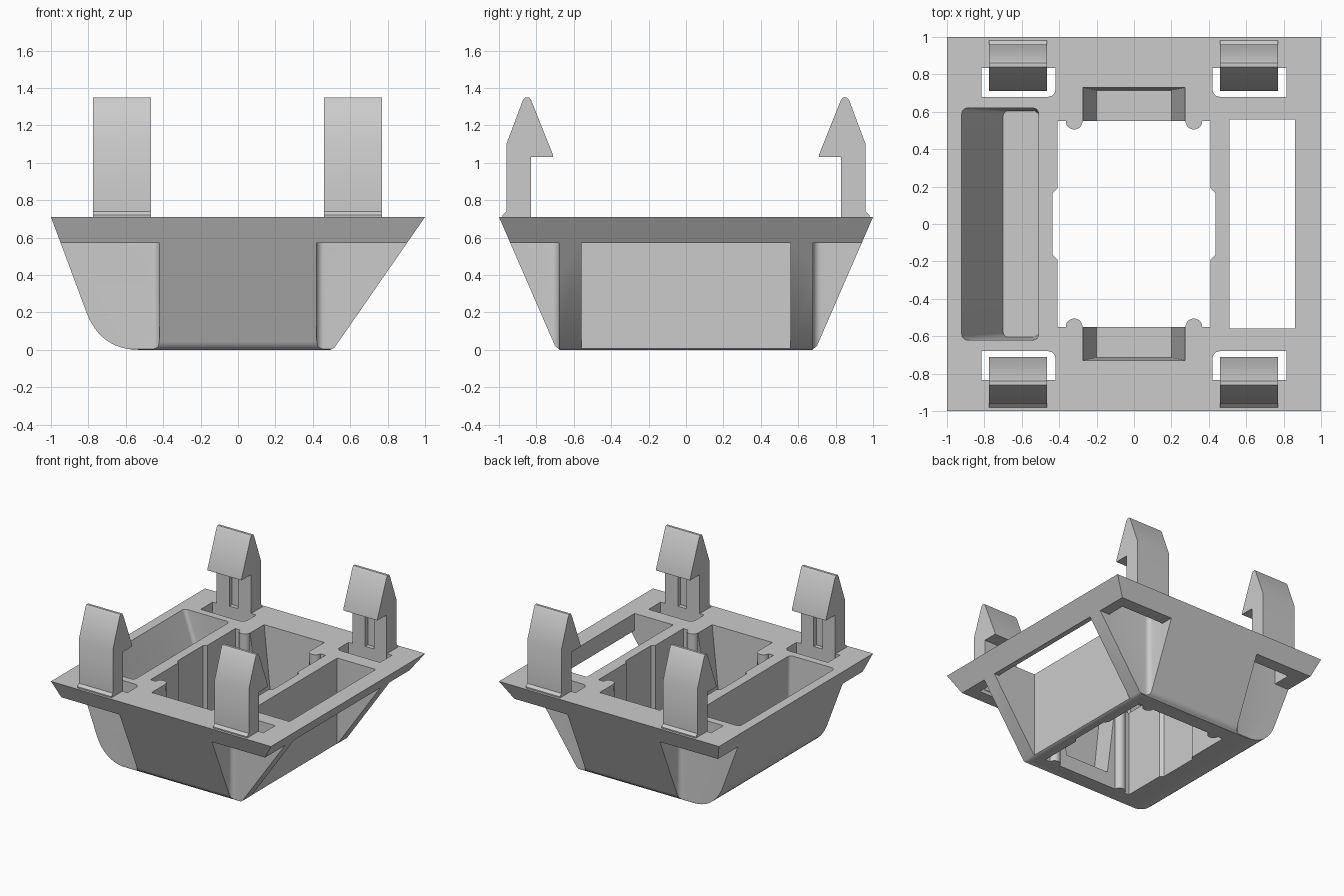
import bpy, bmesh, math
from mathutils import Vector

cube = bpy.data.objects.get("Cube")
if cube:
    bpy.data.objects.remove(cube, do_unlink=True)

grey = bpy.data.materials.new("plain_grey")
grey.use_nodes = True
COLOUR = (0.6, 0.6, 0.6, 1)
grey.diffuse_color = COLOUR
grey.node_tree.nodes["Principled BSDF"].inputs["Base Color"].default_value = COLOUR

PLACE = {
    "x": lambda u, v, w: (w, u, v),
    "y": lambda u, v, w: (u, w, v),
    "z": lambda u, v, w: (u, v, w),
}


def loft(name, low, high, axis, lo, hi):
    """Solid between two matching outlines, set at lo and hi along an axis."""
    bm = bmesh.new()
    a = [bm.verts.new(PLACE[axis](u, v, lo)) for u, v in low]
    b = [bm.verts.new(PLACE[axis](u, v, hi)) for u, v in high]
    bm.faces.new(a)
    bm.faces.new(b)
    for i in range(len(a)):
        j = (i + 1) % len(a)
        bm.faces.new((a[i], a[j], b[j], b[i]))
    bmesh.ops.recalc_face_normals(bm, faces=bm.faces)
    mesh = bpy.data.meshes.new(name)
    bm.to_mesh(mesh)
    bm.free()
    mesh.materials.append(grey)
    ob = bpy.data.objects.new(name, mesh)
    bpy.context.collection.objects.link(ob)
    return ob


def prism(name, pts, axis, lo, hi):
    return loft(name, pts, pts, axis, lo, hi)


def box(x0, x1, y0, y1):
    return [(x0, y0), (x1, y0), (x1, y1), (x0, y1)]


def arc(cx, cy, r, start, end, n=8):
    return [(cx + r * math.cos(math.radians(start + (end - start) * i / n)),
             cy + r * math.sin(math.radians(start + (end - start) * i / n)))
            for i in range(n + 1)]


def rounded(x0, x1, y0, y1, r):
    return (arc(x1 - r, y1 - r, r, 0, 90, 5) + arc(x0 + r, y1 - r, r, 90, 180, 5)
            + arc(x0 + r, y0 + r, r, 180, 270, 5) + arc(x1 - r, y0 + r, r, 270, 360, 5))


def combine(target, tool, operation="DIFFERENCE"):
    mod = target.modifiers.new("cut", "BOOLEAN")
    mod.operation = operation
    mod.solver = "EXACT"
    mod.object = tool
    bpy.context.view_layer.objects.active = target
    bpy.ops.object.modifier_apply(modifier=mod.name)
    bpy.data.objects.remove(tool, do_unlink=True)


def finish(ob):
    bpy.ops.object.select_all(action="DESELECT")
    ob.select_set(True)
    bpy.context.view_layer.objects.active = ob
    bpy.ops.object.shade_smooth_by_angle(angle=math.radians(30))


TOP, RIM = 0.71, 0.57

# Tapered tub: front profile crossed with side profile
p0, p1, p2 = Vector((-0.81, 0.2)), Vector((-0.735, 0)), Vector((-0.53, 0))
curve = [tuple(p0 * (1 - t) ** 2 + p1 * 2 * t * (1 - t) + p2 * t * t)
         for t in [i / 12 for i in range(13)]]
front = [(1, TOP), (-1, TOP)] + curve + [(0.495, 0), (0.515, 0.01)]
body = prism("tub_frame", front, "y", -1.2, 1.2)
side = [(1, TOP), (-1, TOP), (-0.7, 0.02), (-0.675, 0), (0.675, 0), (0.7, 0.02)]
combine(body, prism("side_cutter", side, "x", -1.2, 1.2), "INTERSECT")

# Corner recesses under the rim, and clip slots through it
for sx in (-1, 1):
    for sy in (-1, 1):
        def corner(x1, y1):
            pts = arc(0.46, 0.72, 0.04, 180, 270, 6) + [(x1, 0.68), (x1, y1), (0.42, y1)]
            return [(sx * x, sy * y) for x, y in pts]
        combine(body, prism("recess_cutter", corner(1.3, 1.3), "z", -0.2, RIM))
        combine(body, prism("slot_cutter", corner(0.815, 0.835), "z", 0.4, 0.9))

# Central opening with shallow side recesses and four half-round ribs
quarter = [(0.435, 0.165), (0.41, 0.19), (0.41, 0.55)] + arc(0.32, 0.55, 0.045, 0, -180, 10)
half = quarter + [(-x, y) for x, y in reversed(quarter)]
opening = half + [(x, -y) for x, y in reversed(half)]
combine(body, prism("opening_cutter", opening, "z", -0.2, 0.9))

# Drafted notches at the front and back of the opening
for sy in (-1, 1):
    low = [(x, sy * y) for x, y in box(-0.2, 0.2, 0.5, 0.715)]
    high = [(x, sy * y) for x, y in box(-0.275, 0.275, 0.5, 0.73)]
    combine(body, loft("notch_cutter", low, high, "z", 0.12, TOP + 0.01))

# Closed pocket with a sloping outer wall
low = rounded(-0.7, -0.51, -0.605, 0.605, 0.03)
high = rounded(-0.925, -0.51, -0.62, 0.62, 0.03)
combine(body, loft("pocket_cutter", low, high, "z", 0.11, TOP + 0.01))

# Open bay: slot in the rim, outer wall missing below
bay = [(0.51, -0.2), (1.3, -0.2), (1.3, RIM), (0.86, RIM), (0.86, 0.9), (0.51, 0.9)]
combine(body, prism("bay_cutter", bay, "y", -0.56, 0.56))
finish(body)

# Four snap clips with inward hooks and a grooved inner face
hook = [(0.83, 0.6), (0.95, 0.6), (0.98, TOP), (0.98, 0.72), (0.96, 0.74), (0.96, 1.1),
        (0.872, 1.335), (0.86, 1.35), (0.84, 1.35), (0.828, 1.335),
        (0.71, 1.04), (0.71, 1.03), (0.83, 1.03)]
for x, xname in ((-0.62, "right"), (0.615, "left")):
    for sy, yname in ((-1, "front"), (1, "back")):
        clip = prism(f"{yname}_{xname}_clip", [(sy * y, z) for y, z in hook],
                     "x", x - 0.155, x + 0.155)
        groove = [(sy * y, z) for y, z in box(0.8, 0.865, 0.72, 1.03)]
        combine(clip, prism("groove_cutter", groove, "x", x - 0.04, x + 0.04))
        finish(clip)
